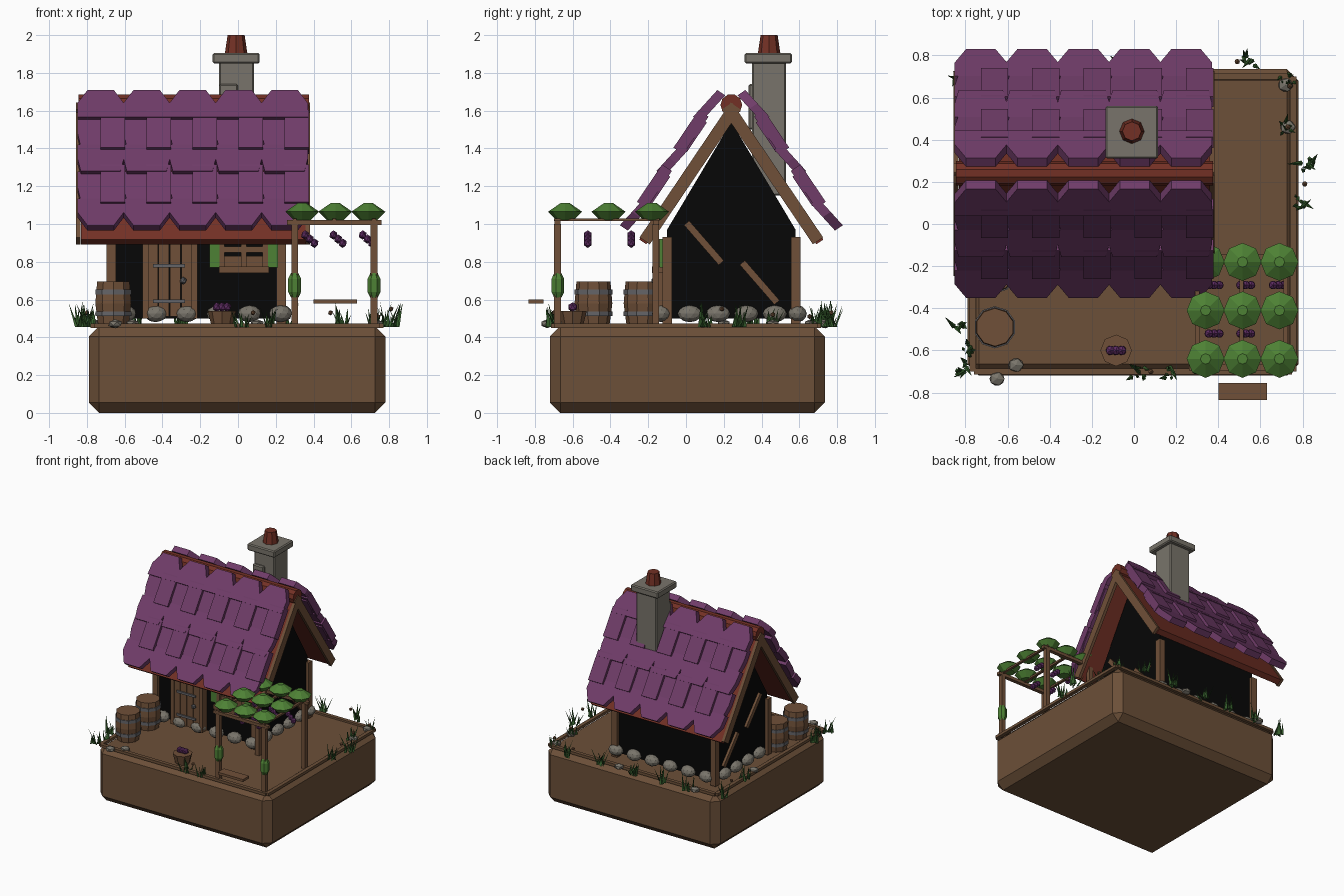
import bpy, bmesh, math, random
from mathutils import Matrix, Vector

if "Cube" in bpy.data.objects:
    bpy.data.objects.remove(bpy.data.objects["Cube"])
random.seed(4)


def material(name, *rgb):
    m = bpy.data.materials.new(name)
    m.use_nodes = True
    m.diffuse_color = (*rgb, 1)
    m.node_tree.nodes["Principled BSDF"].inputs["Base Color"].default_value = (*rgb, 1)
    return m


EARTH = material("earth brown", .15, .08, .04)
WOOD = material("wood brown", .16, .08, .04)
PURPLE = material("tile purple", .16, .045, .14)
RED = material("clay red", .17, .03, .018)
GREY = material("stone grey", .19, .175, .145)
BLACK = material("wall black", .002, .002, .002)
LEAF = material("leaf green", .075, .22, .035)
GRASS = material("grass green", .035, .11, .025)
GRAPE = material("grape purple", .11, .025, .12)
IRON = material("iron grey", .13, .13, .14)


def done(bm, name, mat, bevel=0):
    bmesh.ops.recalc_face_normals(bm, faces=bm.faces)
    me = bpy.data.meshes.new(name)
    bm.to_mesh(me)
    bm.free()
    me.materials.append(mat)
    ob = bpy.data.objects.new(name, me)
    bpy.context.collection.objects.link(ob)
    if bevel:
        mod = ob.modifiers.new("bevel", "BEVEL")
        mod.width, mod.segments = bevel, 1
    return ob


def box(bm, x0, x1, y0, y1, z0, z1, m=Matrix()):
    t = Matrix.Translation(((x0 + x1) / 2, (y0 + y1) / 2, (z0 + z1) / 2))
    bmesh.ops.create_cube(bm, size=1, matrix=m @ t @ Matrix.Diagonal((x1 - x0, y1 - y0, z1 - z0, 1)))


def cone(bm, x, y, z0, z1, r0, r1, n=8, m=Matrix()):
    bmesh.ops.create_cone(bm, cap_ends=True, segments=n, radius1=r0, radius2=r1, depth=z1 - z0,
                          matrix=Matrix.Translation((x, y, (z0 + z1) / 2)) @ m)


def ball(bm, x, y, z, sx, sy, sz, sub=1):
    bmesh.ops.create_icosphere(bm, subdivisions=sub, radius=1,
                               matrix=Matrix.Translation((x, y, z)) @ Matrix.Diagonal((sx, sy, sz, 1)))


def prism(bm, points, a, b, m=Matrix()):
    """Extrude a flat outline; a and b are functions placing its two ends."""
    lo = [bm.verts.new(m @ Vector(a(p))) for p in points]
    hi = [bm.verts.new(m @ Vector(b(p))) for p in points]
    bm.faces.new(lo)
    bm.faces.new(hi)
    for i in range(len(lo)):
        bm.faces.new((lo[i - 1], lo[i], hi[i], hi[i - 1]))


# Earth block with its border
bm = bmesh.new()
box(bm, -.79, .78, -.72, .735, 0, .46)
done(bm, "earth_block", EARTH, .055)
bm = bmesh.new()
for y in (-.7, .7):
    box(bm, -.76, .75, y - .015, y + .015, .45, .472)
for x in (-.765, .755):
    box(bm, x - .015, x + .015, -.7, .7, .45, .472)
done(bm, "earth_border", EARTH)

# House walls
X0, X1, Y0, Y1, YR = -.67, .23, -.1, .58, .24
bm = bmesh.new()
outline = [(Y0, .5), (Y1, .5), (Y1, .97), (YR, 1.54), (Y0, .97)]
prism(bm, outline, lambda p: (X0, *p), lambda p: (X1, *p))
done(bm, "house_walls", BLACK)

# Corner posts and gable braces
bm = bmesh.new()
for x in (X0, X1):
    for y in (Y0, Y1):
        box(bm, x - .025, x + .025, y - .025, y + .025, .47, .93)
    for y, z in ((.095, .9), (.39, .69)):
        m = Matrix.Translation((x, y, z)) @ Matrix.Rotation(math.radians(-49), 4, "X")
        box(bm, -.02, .02, -.14, .14, -.018, .018, m)
done(bm, "timber_frame", WOOD)

# Roof slopes: local axes are along the ridge, down the slope, and outward
slabs, boards, tiles = bmesh.new(), bmesh.new(), bmesh.new()
ROW, PITCH, STEP = 5, .173, .2435
for s in (1, -1):
    m = Matrix(((1, 0, 0, 0), (0, -s * .56, -s * .83, YR), (0, -.83, .56, 1.64), (0, 0, 0, 1)))
    box(slabs, -.83, .36, 0, .87, -.045, 0, m)
    for x in (-.845, .37):
        box(boards, x - .012, x + .012, 0, .86, -.06, .005, m)
    for r in range(ROW):
        d0, d1 = r * PITCH - .016, (r + 1) * PITCH
        dm = (d0 + d1) / 2
        top = .075 if r % 2 == 0 else .122
        end = .075 if r in (0, ROW - 1) else .105
        w = .124
        a, b = (w, .07) if r == ROW - 1 else (.07, w) if r == 0 else (w, end)
        shape = [(-a, d0), (a, d0), (w, dm), (b, d1), (-b, d1), (-w, dm)]
        for i in range(5):
            x = -.727 + i * STEP
            lift = .025 if r % 2 == 0 else 0
            low = lambda p: (x + p[0], p[1], .05 + lift * (p[1] - d0) / PITCH)
            high = lambda p: (x + p[0], p[1], .1 + lift * (p[1] - d0) / PITCH)
            prism(tiles, shape, low, high, m)
            if r % 2:
                box(tiles, x + .0, x + .13, d0 - .03, d1 + .02, .06, top, m)
done(slabs, "roof_slabs", RED)
done(boards, "gable_boards", WOOD)
done(tiles, "roof_tiles", PURPLE)
bm = bmesh.new()
cone(bm, -.235, YR, 1.02, 2.24, .06, .06, 10, Matrix.Rotation(math.pi / 2, 4, "Y"))
bm.free()
bm = bmesh.new()
bmesh.ops.create_cone(bm, cap_ends=True, segments=10, radius1=.058, radius2=.058, depth=1.22,
                      matrix=Matrix.Translation((-.235, YR, 1.63)) @ Matrix.Rotation(math.pi / 2, 4, "Y"))
done(bm, "ridge_cap", RED)

# Chimney
bm = bmesh.new()
box(bm, -.1, .085, .35, .53, 1.15, 1.86)
box(bm, -.1, .0, .33, .37, 1.5, 1.74)
box(bm, -.135, .115, .31, .56, 1.85, 1.905)
done(bm, "chimney", GREY, .008)
bm = bmesh.new()
cone(bm, -.01, .44, 1.9, 2, .06, .045)
done(bm, "chimney_pot", RED)

# Door with hinges and knob
bm = bmesh.new()
for i in range(4):
    box(bm, -.48 + i * .06, -.424 + i * .06, -.15, -.1, .51, .92)
for x in (-.49, -.23):
    box(bm, x - .016, x + .016, -.16, -.1, .5, .92)
done(bm, "door", WOOD)
bm = bmesh.new()
for z in (.59, .78):
    box(bm, -.45, -.28, -.16, -.15, z - .009, z + .009)
ball(bm, -.29, -.165, .7, .02, .02, .02)
done(bm, "door_fittings", IRON)

# Window with shutters and sill
bm = bmesh.new()
for x in (-.085, .03, .145):
    box(bm, x - .014, x + .014, -.14, -.1, .75, .92)
box(bm, -.09, .15, -.14, -.1, .85, .88)
box(bm, -.1, .165, -.18, -.1, .74, .775)
box(bm, -.08, .14, -.12, -.1, .775, .83)
done(bm, "window_frame", WOOD)
bm = bmesh.new()
for x in (-.125, .185):
    box(bm, x - .027, x + .027, -.14, -.1, .77, .92)
done(bm, "shutters", LEAF)

# Foundation stones on all four walls, then loose stones
bm = bmesh.new()
for i in range(6):
    x = -.6 + i * .165
    for y in (Y0 - .03, Y1 + .01):
        ball(bm, x, y, .525, .062, .05, .045, 2)
for i in range(4):
    y = .02 + i * .15
    for x in (X0 - .01, X1 + .01):
        ball(bm, x, y, .525, .045, .065, .045, 2)
for x, y in ((-.56, -.67), (-.65, -.735), (.72, .66), (.73, .46), (-.6, .74), (-.76, .2), (.1, .73)):
    ball(bm, x, y, .472, .04, .036, .024)
done(bm, "stones", GREY)
bm = bmesh.new()
for x, y, z in ((.49, .77, .53), (.81, .19, .55), (.74, .655, .51), (.73, .46, .52), (.08, -.7, .53), (-.8, .55, .53)):
    ball(bm, x, y, z, .014, .014, .014)
done(bm, "pebbles", WOOD)

# Barrels and basket
wood, hoops = bmesh.new(), bmesh.new()
for x, y in ((-.66, -.49), (-.66, -.23)):
    cone(wood, x, y, .465, .58, .085, .1, 10)
    cone(wood, x, y, .58, .695, .1, .09, 10)
    for z in (.525, .64):
        cone(hoops, x, y, z - .013, z + .013, .1, .1, 10)
cone(wood, -.085, -.6, .46, .54, .055, .075, 8)
done(wood, "barrels_and_basket", WOOD)
done(hoops, "barrel_hoops", IRON)

# Pergola and loose plank
bm = bmesh.new()
for y in (-.68, -.16):
    for x in (.3, .72):
        box(bm, x - .018, x + .018, y - .018, y + .018, .46, 1)
    box(bm, .26, .76, y - .015, y + .015, .995, 1.02)
for x in (.3, .51, .72):
    box(bm, x - .01, x + .01, -.7, -.14, 1.015, 1.03)
box(bm, .4, .63, -.835, -.755, .58, .6)
done(bm, "pergola", WOOD)

# Vine leaves over the pergola and on the front posts
bm = bmesh.new()
for x in (.34, .515, .69):
    for y in (-.64, -.41, -.18):
        cone(bm, x, y, 1.02, 1.065, .045, .09)
        cone(bm, x, y, 1.065, 1.11, .09, .025)
for x in (.3, .72):
    cone(bm, x, -.68, .61, .64, .02, .035, 7)
    cone(bm, x, -.68, .64, .71, .035, .035, 7)
    cone(bm, x, -.68, .71, .74, .035, .02, 7)
done(bm, "vine_leaves", LEAF)

# Hanging grapes and the basket's grapes
bm = bmesh.new()
for x, y in ((.38, -.29), (.53, -.29), (.685, -.29), (.38, -.52), (.53, -.52)):
    for k in (-1, 0, 1):
        ball(bm, x + k * .025, y, .92 - k * .022, .023, .023, .025)
for k in (-1, 0, 1):
    ball(bm, -.085 + k * .027, -.6, .56, .024, .026, .026)
done(bm, "grapes", GRAPE)

# Grass tufts around the border
bm = bmesh.new()
spots = [(-.82, -.68), (-.78, -.6), (-.84, -.47), (.02, -.71), (.15, -.7), (.73, .68), (.73, .45), (.82, .28),
         (.79, .1), (.55, .77), (.25, .75), (-.05, .75), (-.3, .75), (-.55, .75), (-.82, .7), (-.78, .35)]
for x, y in spots:
    edge = max(abs(x), abs(y))
    for k in range(8):
        h = random.uniform(.06, .14 if edge > .74 else .11)
        turn = Matrix.Rotation(random.uniform(0, 6.28), 4, "Z") @ Matrix.Rotation(random.uniform(.1, .55), 4, "X")
        base = Vector((x + random.uniform(-.03, .03), y + random.uniform(-.03, .03), .455))
        m = Matrix.Translation(base) @ turn @ Matrix.Diagonal((1, .4, 1, 1)) @ Matrix.Translation((0, 0, h / 2))
        bmesh.ops.create_cone(bm, cap_ends=True, segments=3, radius1=.014, radius2=.001, depth=h, matrix=m)
done(bm, "grass_tufts", GRASS)
